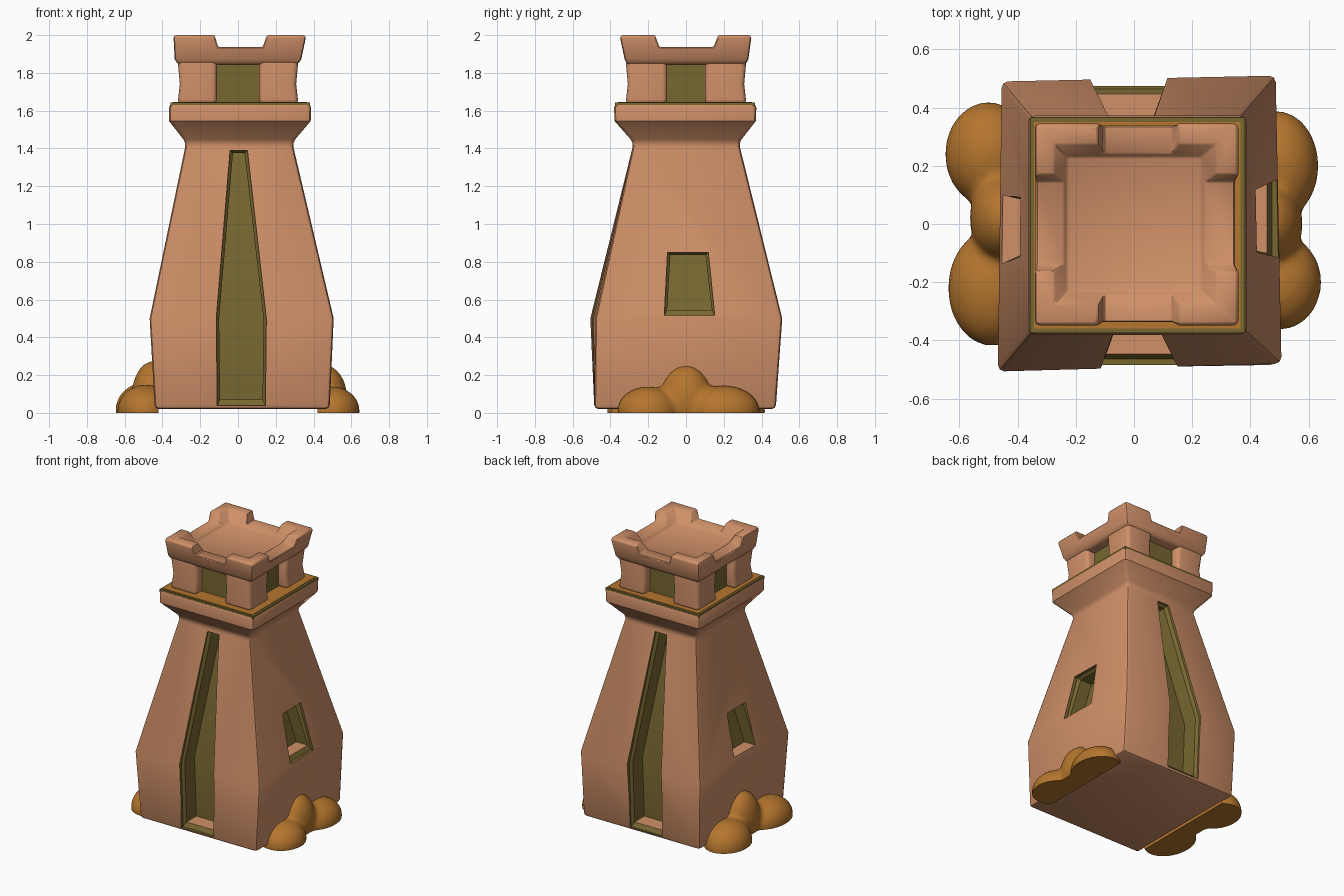
import bpy, bmesh, math
from mathutils import Matrix, Vector

if "Cube" in bpy.data.objects:
    bpy.data.objects.remove(bpy.data.objects["Cube"])


def material(name, rgb):
    m = bpy.data.materials.new(name)
    m.diffuse_color = (*rgb, 1)
    m.use_nodes = True
    m.node_tree.nodes["Principled BSDF"].inputs["Base Color"].default_value = m.diffuse_color
    return m


MATS = [material("terracotta", (0.63, 0.28, 0.14)),
        material("olive", (0.185, 0.135, 0.03)),
        material("orange_sand", (0.46, 0.18, 0.027))]
CLAY, OLIVE, SAND = 0, 1, 2


def finish(name, bm, mat=None):
    bmesh.ops.recalc_face_normals(bm, faces=bm.faces)
    if mat is not None:
        for f in bm.faces:
            f.material_index = mat
    me = bpy.data.meshes.new(name)
    bm.to_mesh(me)
    bm.free()
    for m in MATS:
        me.materials.append(m)
    ob = bpy.data.objects.new(name, me)
    bpy.context.collection.objects.link(ob)
    return ob


def activate(ob):
    bpy.ops.object.select_all(action='DESELECT')
    ob.select_set(True)
    bpy.context.view_layer.objects.active = ob


def apply(ob, kind, **props):
    activate(ob)
    mod = ob.modifiers.new(kind, kind)
    for k, v in props.items():
        setattr(mod, k, v)
    bpy.ops.object.modifier_apply(modifier=mod.name)


def smooth(ob, deg=35):
    activate(ob)
    bpy.ops.object.shade_smooth_by_angle(angle=math.radians(deg))


def bevel(ob, width, seg=2, deg=40):
    apply(ob, 'BEVEL', width=width, segments=seg, limit_method='ANGLE',
          angle_limit=math.radians(deg))


def cut(ob, cutter):
    apply(ob, 'BOOLEAN', object=cutter, operation='DIFFERENCE', solver='EXACT')
    bpy.data.objects.remove(cutter)


def rect(x0, x1, y0, y1, z):
    return [(x0, y0, z), (x1, y0, z), (x1, y1, z), (x0, y1, z)]


def loft(name, sections, mat):
    """Stack of four-cornered sections, capped at both ends."""
    bm = bmesh.new()
    rings = [[bm.verts.new(p) for p in s] for s in sections]
    for a, b in zip(rings, rings[1:]):
        for i in range(4):
            j = (i + 1) % 4
            bm.faces.new((a[i], a[j], b[j], b[i]))
    bm.faces.new(rings[0])
    bm.faces.new(rings[-1])
    return finish(name, bm, mat)


def wall(z):
    """Average distance of the tower wall from its axis."""
    return 0.475 + 0.03 * z if z < 0.5 else 0.49 - 0.21 * (z - 0.5) / 0.93


def recess_cutter(rows, angle, depth):
    """Sloping niche: rows of (left, right, z); bevelled lip, clay sill."""
    bm = bmesh.new()
    rot = Matrix.Rotation(angle, 3, 'Z')
    layers = []
    for d, inset in ((-0.06, 0), (0.012, 0), (0.03, 0.015), (depth, 0.015)):
        grid = []
        for k, (l, r, z) in enumerate(rows):
            zz = z + (inset * 2 if k == 0 else -inset if k == len(rows) - 1 else 0)
            y = d - wall(z)
            grid.append([bm.verts.new(rot @ Vector((u, y, zz)))
                         for u in (l + inset, r - inset)])
        layers.append(grid)
    for g in (layers[0], layers[-1]):
        for a, b in zip(g, g[1:]):
            bm.faces.new((a[0], a[1], b[1], b[0])).material_index = OLIVE
    for n, (g, h) in enumerate(zip(layers, layers[1:])):
        for k in range(len(rows) - 1):
            for s in (0, 1):
                bm.faces.new((g[k][s], g[k + 1][s], h[k + 1][s],
                              h[k][s])).material_index = OLIVE
        for k in (0, -1):
            f = bm.faces.new((g[k][0], g[k][1], h[k][1], h[k][0]))
            f.material_index = CLAY if (k == 0 and n == 2) else OLIVE
    return finish("recess_cutter", bm)


# Tower body with flared ledge
tower = loft("tower_body", [
    rect(-0.44, 0.485, -0.485, 0.475, 0.02),
    [(-0.468, -0.507, 0.5), (0.507, -0.48, 0.5), (0.487, 0.51, 0.5), (-0.455, 0.49, 0.5)],
    rect(-0.275, 0.288, -0.277, 0.28, 1.43),
    rect(-0.365, 0.385, -0.378, 0.37, 1.545),
    rect(-0.365, 0.388, -0.382, 0.373, 1.637)], CLAY)
bevel(tower, 0.022)

# Tall slits front and back, windows left and right
slit = [(-0.11, 0.145, 0.04), (-0.115, 0.15, 0.5), (-0.042, 0.05, 1.39)]
window = [(-0.115, 0.152, 0.515), (-0.098, 0.118, 0.85)]
for half in (0, math.pi):
    cut(tower, recess_cutter(slit, half, 0.14))
    cut(tower, recess_cutter(window, half + math.pi / 2, 0.12))
smooth(tower)

# Ledge floor: olive rim around sand
loft("ledge_rim", [rect(-0.358, 0.382, -0.375, 0.366, 1.62),
                   rect(-0.358, 0.382, -0.375, 0.366, 1.642)], OLIVE)
loft("ledge_floor", [rect(-0.343, 0.366, -0.36, 0.35, 1.63),
                     rect(-0.343, 0.366, -0.36, 0.35, 1.645)], SAND)

# Lookout room: dark core with four corner pillars
loft("lookout_core", [rect(-0.25, 0.25, -0.25, 0.25, 1.63),
                      rect(-0.25, 0.25, -0.25, 0.25, 1.87)], OLIVE)
for sx in (-1, 1):
    for sy in (-1, 1):
        def pillar_ring(o, z):
            a, b = sorted((sx * 0.112, sx * o))
            c, d = sorted((sy * 0.1, sy * o))
            return rect(a, b, c, d, z)
        p = loft("lookout_pillar", [pillar_ring(0.32, 1.635), pillar_ring(0.308, 1.74),
                                    pillar_ring(0.32, 1.87)], CLAY)
        bevel(p, 0.025, 3)
        smooth(p)

# Crown with corner battlements
crown = loft("crown", [rect(-0.315, 0.315, -0.31, 0.315, 1.842),
                       rect(-0.335, 0.335, -0.325, 0.33, 1.872),
                       rect(-0.342, 0.362, -0.352, 0.348, 2.0)], CLAY)
bevel(crown, 0.016)
cut(crown, loft("basin_cutter", [rect(-0.23, 0.23, -0.23, 0.23, 1.918),
                                 rect(-0.29, 0.30, -0.29, 0.29, 2.03)], CLAY))
cut(crown, loft("notch_cutter", [rect(-0.105, 0.13, -0.5, 0.5, 1.937),
                                 rect(-0.13, 0.162, -0.5, 0.5, 2.02)], CLAY))
cut(crown, loft("notch_cutter", [rect(-0.5, 0.5, -0.14, 0.145, 1.937),
                                 rect(-0.5, 0.5, -0.172, 0.18, 2.02)], CLAY))
bevel(crown, 0.006, 1, 50)
smooth(crown)


# Sand mounds heaped against both sides
def mound(name, lobes):
    bm = bmesh.new()
    for c, r in lobes:
        bmesh.ops.create_icosphere(bm, subdivisions=4, radius=1,
                                   matrix=Matrix.Translation(c) @ Matrix.Diagonal((*r, 1)))
    ob = finish(name, bm, SAND)
    apply(ob, 'REMESH', mode='VOXEL', voxel_size=0.016)
    apply(ob, 'SMOOTH', factor=0.5, iterations=10)
    bm = bmesh.new()
    bm.from_mesh(ob.data)
    side = 1 if lobes[0][0][0] > 0 else -1
    for co, no in (((0, 0, 0), (0, 0, -1)), ((side * 0.42, 0, 0), (-side, 0, 0))):
        res = bmesh.ops.bisect_plane(bm, geom=bm.verts[:] + bm.edges[:] + bm.faces[:],
                                     plane_co=co, plane_no=no, clear_outer=True)
        bmesh.ops.holes_fill(bm, edges=[e for e in bm.edges if e.is_boundary])
    for f in bm.faces:
        f.material_index = SAND
    bm.to_mesh(ob.data)
    bm.free()
    smooth(ob, 50)


mound("left_sand_mound", [((-0.50, 0.24, 0.01), (0.15, 0.18, 0.15)),
                          ((-0.49, -0.22, 0.01), (0.15, 0.2, 0.14)),
                          ((-0.45, 0.02, 0.08), (0.115, 0.15, 0.195))])
mound("right_sand_mound", [((0.49, 0.2, 0.01), (0.145, 0.19, 0.135)),
                           ((0.50, -0.2, 0.01), (0.145, 0.165, 0.13)),
                           ((0.46, 0.0, 0.07), (0.12, 0.14, 0.185))])
